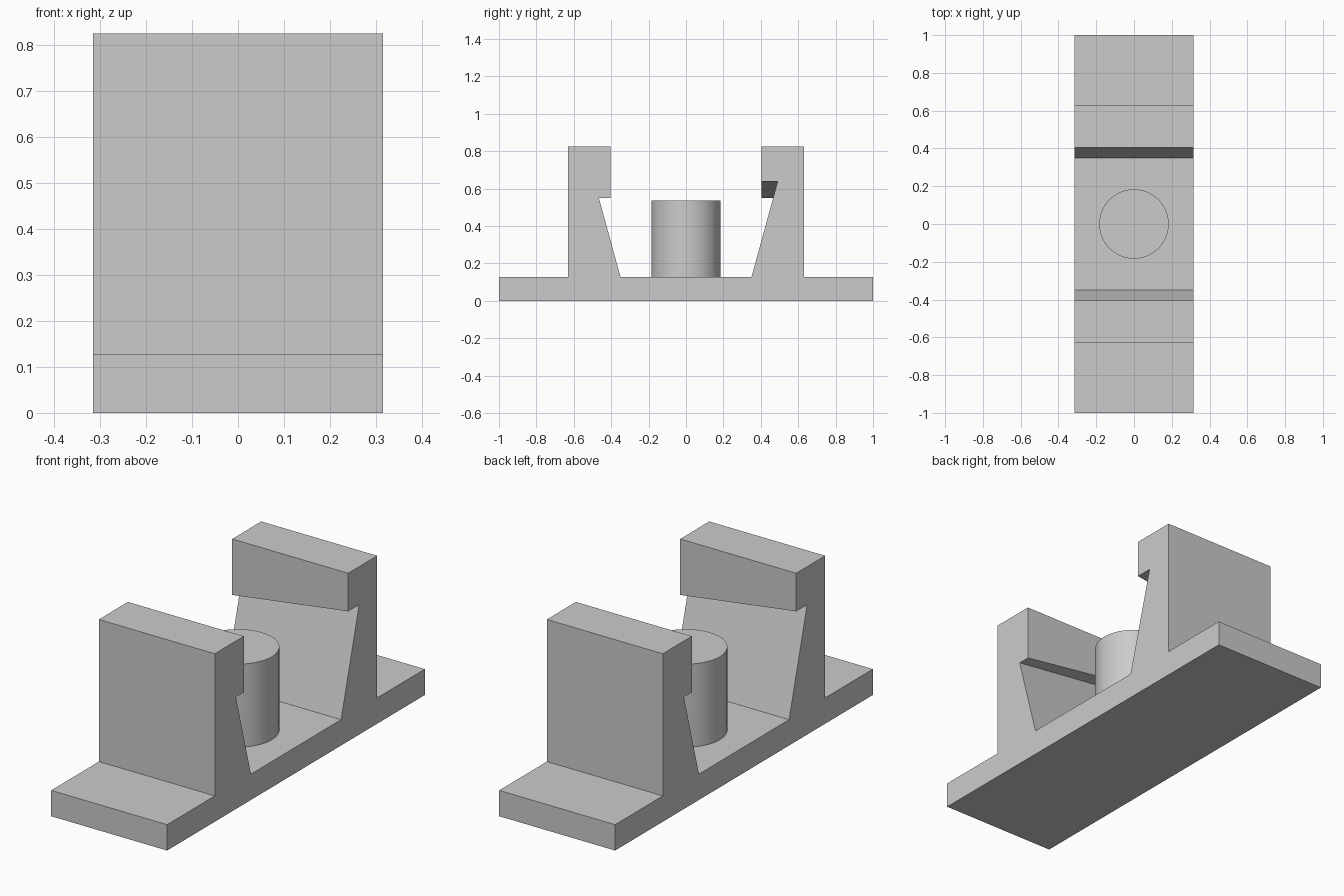
import bpy
import bmesh

HALF_WIDTH = 0.315
BASE_TOP = 0.127
ARM_TOP = 0.825
NOTCH_LOW, NOTCH_HIGH = 0.55, 0.638

if "Cube" in bpy.data.objects:
    bpy.data.objects.remove(bpy.data.objects["Cube"], do_unlink=True)

grey = bpy.data.materials.new("plain_grey")
grey.use_nodes = True
colour = (0.6, 0.6, 0.6, 1)
grey.diffuse_color = colour
grey.node_tree.nodes["Principled BSDF"].inputs["Base Color"].default_value = colour


def add_object(name, bm):
    bmesh.ops.recalc_face_normals(bm, faces=bm.faces)
    mesh = bpy.data.meshes.new(name)
    bm.to_mesh(mesh)
    bm.free()
    mesh.materials.append(grey)
    obj = bpy.data.objects.new(name, mesh)
    bpy.context.collection.objects.link(obj)
    return obj


def half_outline(notch):
    """Half of the side profile, from the foot to the inner base corner."""
    slope = (0.49 - 0.35) / (NOTCH_HIGH - BASE_TOP)
    wall = 0.35 + slope * (notch - BASE_TOP)
    return [(1, 0), (1, BASE_TOP), (0.63, BASE_TOP), (0.63, ARM_TOP),
            (0.405, ARM_TOP), (0.405, notch), (wall, notch), (0.35, BASE_TOP)]


def end_loop(bm, x, front_notch, back_notch):
    back = half_outline(back_notch)
    front = [(-y, z) for y, z in reversed(half_outline(front_notch))]
    return [bm.verts.new((x, y, z)) for y, z in back + front]


# Base with two hooked arms; the undersides of the hooks tilt opposite ways
bm = bmesh.new()
right = end_loop(bm, -HALF_WIDTH, NOTCH_HIGH, NOTCH_LOW)
left = end_loop(bm, HALF_WIDTH, NOTCH_LOW, NOTCH_HIGH)
bm.faces.new(right)
bm.faces.new(left)
for i in range(len(right)):
    j = (i + 1) % len(right)
    bm.faces.new((right[i], right[j], left[j], left[i]))
add_object("base_with_hooked_arms", bm)

# Round post in the middle
bm = bmesh.new()
bmesh.ops.create_cone(bm, cap_ends=True, segments=64, radius1=0.184,
                      radius2=0.184, depth=0.535 - BASE_TOP)
bmesh.ops.translate(bm, verts=bm.verts, vec=(0, 0, (0.535 + BASE_TOP) / 2))
# The post needs no hidden bottom cap
bmesh.ops.delete(bm, geom=[f for f in bm.faces if f.normal.z < -0.9],
                 context="FACES_ONLY")
post = add_object("centre_post", bm)
bpy.context.view_layer.objects.active = post
post.select_set(True)
bpy.ops.object.shade_smooth_by_angle()
